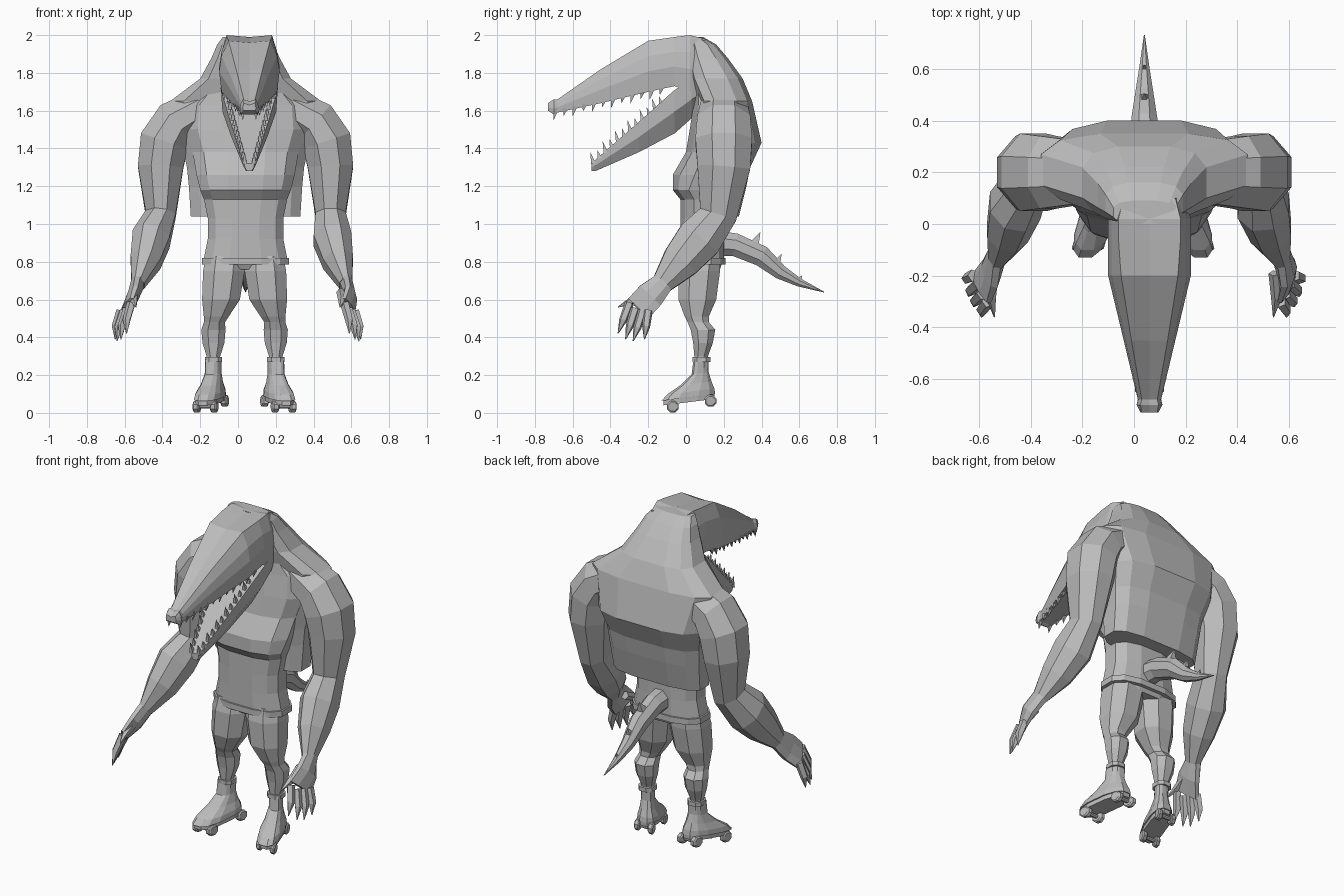
import bpy, bmesh, math
from mathutils import Vector

cube = bpy.data.objects.get("Cube")
if cube:
    bpy.data.objects.remove(cube, do_unlink=True)

grey = bpy.data.materials.new("plain_grey")
grey.use_nodes = True
GREY = (.5, .5, .5, 1)
grey.diffuse_color = GREY
grey.node_tree.nodes["Principled BSDF"].inputs["Base Color"].default_value = GREY

BODY_X, HEAD_X, LEG_X = .04, .06, .035
SIDES = (("left", 1), ("right", -1))


def finish(name, bm):
    bmesh.ops.recalc_face_normals(bm, faces=bm.faces)
    mesh = bpy.data.meshes.new(name)
    bm.to_mesh(mesh)
    bm.free()
    mesh.materials.append(grey)
    obj = bpy.data.objects.new(name, mesh)
    bpy.context.collection.objects.link(obj)


def add_loft(bm, rings):
    rows = [[bm.verts.new(point) for point in ring] for ring in rings]
    count = len(rows[0])
    for lower, upper in zip(rows, rows[1:]):
        for i in range(count):
            j = (i + 1) % count
            bm.faces.new((lower[i], lower[j], upper[j], upper[i]))
    bm.faces.new(rows[0])
    bm.faces.new(rows[-1])


def loft(name, rings):
    bm = bmesh.new()
    add_loft(bm, rings)
    finish(name, bm)


def ring_angles(count):
    return [math.tau * (i + .5) / count for i in range(count)]


def bend(value, power):
    return math.copysign(abs(value) ** power, value)


def slab(x, z, half_width, front, back, count=12, power=.75):
    """Level ring whose flats lie on the half width and the front/back limits."""
    grow = 1 / math.cos(math.pi / count) ** power
    middle, depth = (front + back) / 2, (back - front) / 2
    return [Vector((x + half_width * grow * bend(math.cos(angle), power),
                    middle + depth * grow * bend(math.sin(angle), power), z))
            for angle in ring_angles(count)]


def tube(path, count=8):
    """Rings square to a path of (point, width radius, depth radius)."""
    points = [Vector(stop[0]) for stop in path]
    grow = 1 / math.cos(math.pi / count)
    rings = []
    for i, (_, wide, deep) in enumerate(path):
        along = (points[min(i + 1, len(points) - 1)] - points[max(i - 1, 0)]).normalized()
        across = Vector((1, 0, 0))
        across = (across - along * across.dot(along)).normalized()
        normal = along.cross(across)
        rings.append([points[i] + (across * wide * math.cos(angle)
                                   + normal * deep * math.sin(angle)) * grow
                      for angle in ring_angles(count)])
    return rings


def add_spike(bm, base, tip, radius):
    point = radius / 20
    add_loft(bm, tube([(base, radius, radius), (tip, point, point)], 4))


# Torso: waist, belly, chest running up into the shoulders
loft("torso", [slab(BODY_X, *ring) for ring in (
    (.76, .19, 0, .18), (.82, .22, -.03, .2), (.92, .2, -.03, .2),
    (1.03, .2, -.03, .2), (1.13, .22, -.03, .2), (1.18, .24, -.07, .2),
    (1.26, .26, -.07, .3), (1.38, .28, 0, .3), (1.5, .32, .02, .3),
    (1.63, .31, .04, .3), (1.74, .2, .04, .25))])

# Heavy back, shoulders and neck
loft("back_and_neck", [slab(BODY_X, *ring, power=.65) for ring in (
    (1.04, .29, .08, .28), (1.2, .3, .07, .32), (1.3, .31, .06, .34),
    (1.43, .34, .05, .4), (1.65, .4, .07, .35), (1.77, .24, .02, .3),
    (1.88, .18, 0, .22), (1.95, .15, 0, .16), (1.99, .12, 0, .09))])

# Belt
loft("belt", [slab(BODY_X, z, .23, -.04, .21) for z in (.785, .82)])


# Head: upper jaw from (y, top half width, side half width, top, bottom)
def skull_ring(y, crown, cheek, top, bottom):
    middle = bottom + (top - bottom) * .4
    half = [(crown, top), (cheek * .92, (middle + top) / 2), (cheek, middle),
            (cheek * .92, bottom)]
    outline = half + [(-x, z) for x, z in reversed(half)] + [(0, top - .01)]
    return [Vector((HEAD_X + x, y, z)) for x, z in outline]


loft("upper_head", [skull_ring(*ring) for ring in (
    (.1, .1, .14, 1.98, 1.7), (.02, .12, .16, 2, 1.7), (-.06, .12, .16, 1.99, 1.73),
    (-.2, .11, .16, 1.97, 1.7), (-.45, .07, .1, 1.82, 1.64),
    (-.68, .03, .045, 1.66, 1.59), (-.7, .035, .05, 1.66, 1.58), (-.73, .03, .035, 1.64, 1.6))])


# Lower jaw from (y, half width, top, bottom)
def jaw_ring(y, rim, top, bottom):
    half = [(rim, top), (rim * .95, (top + bottom) / 2), (rim / 2, bottom)]
    outline = half + [(-x, z) for x, z in reversed(half)]
    return [Vector((HEAD_X + x, y, z)) for x, z in outline]


loft("lower_jaw", [jaw_ring(*ring) for ring in (
    (.1, .13, 1.75, 1.65), (.03, .15, 1.76, 1.56), (-.06, .15, 1.71, 1.48),
    (-.25, .1, 1.54, 1.38), (-.48, .035, 1.34, 1.28), (-.5, .025, 1.32, 1.28))])

# Teeth rows
for name, start, end, reach in (
        ("upper_teeth", (.14, -.13, 1.72), (.035, -.69, 1.6), (0, -.01, -.045)),
        ("lower_teeth", (.11, -.13, 1.63), (.025, -.49, 1.32), (0, -.015, .055))):
    bm = bmesh.new()
    count = 12
    for _, side in SIDES:
        for k in range(count):
            root = Vector(start).lerp(Vector(end), k / (count - 1))
            root.x = HEAD_X + side * root.x
            length = 1.1 if k % 2 else .8
            add_spike(bm, root, root + Vector(reach) * length, .012)
    finish(name, bm)

# Tail with three spikes on its ridge
loft("tail", tube([((BODY_X, y, z), radius, radius * 1.1) for y, z, radius in (
    (.12, .9, .065), (.26, .89, .055), (.4, .83, .05),
    (.5, .745, .035), (.6, .69, .02), (.73, .64, .002))]))
bm = bmesh.new()
for y, z, height in ((.36, .89, .065), (.48, .79, .05), (.6, .7, .03)):
    add_spike(bm, (BODY_X, y, z), (BODY_X, y + height / 2, z + height), height * .4)
finish("tail_spikes", bm)

# Arms: (distance out, y, z, width radius, depth radius)
ARM = ((.23, .2, 1.62, .1, .12), (.37, .2, 1.54, .12, .14), (.43, .2, 1.44, .13, .15),
       (.45, .2, 1.3, .12, .14), (.45, .17, 1.05, .08, .1), (.48, .07, .92, .1, .12),
       (.51, -.03, .8, .08, .1), (.55, -.13, .68, .035, .055))
PALM = ((.55, -.12, .69, .035, .055), (.575, -.19, .62, .03, .075),
        (.59, -.25, .555, .02, .075))
# Finger roots and tips as (distance out, y, z), thumb last
FINGERS = (((.565, -.3, .58), (.59, -.36, .42)), ((.585, -.27, .55), (.62, -.32, .39)),
           ((.6, -.23, .54), (.64, -.28, .38)), ((.62, -.2, .54), (.65, -.22, .39)),
           ((.545, -.19, .64), (.54, -.36, .56)))
for label, side in SIDES:
    def beside(out, y, z):
        lean = BODY_X if z > 1 else BODY_X / 2 if z > .6 else 0
        return Vector((side * out + lean, y, z))

    loft(label + "_arm", tube([(beside(*stop[:3]), *stop[3:]) for stop in ARM]))

    # Palm, its back edge turned outward
    palm = tube([(beside(*stop[:3]), *stop[3:]) for stop in PALM])
    for i, ring in enumerate(palm):
        middle = sum(ring, Vector()) / len(ring)
        for point in ring:
            point.x += side * i / 4 * (point.y - middle.y)
    loft(label + "_palm", palm)

    bm = bmesh.new()
    for root, tip in FINGERS:
        root, tip = (Vector((side * out, y, z)) for out, y, z in (root, tip))
        knuckle = root.lerp(tip, .55) + Vector((side * .01, 0, 0))
        add_loft(bm, tube([(root, .02, .02), (knuckle, .018, .018), (tip, .002, .002)], 5))
    finish(label + "_fingers", bm)


def wheel_ring(x, y, z, radius):
    return [Vector((x, y + radius * math.cos(angle), z + radius * math.sin(angle)))
            for angle in ring_angles(8)]


# Legs from (z, distance out, y, width radius, depth radius)
LEG = ((.83, .105, .08, .1, .1), (.75, .11, .07, .11, .11), (.6, .125, .06, .1, .1),
       (.51, .15, .057, .066, .064), (.48, .16, .065, .056, .056),
       (.44, .165, .09, .064, .065), (.37, .165, .09, .058, .052),
       (.3, .165, .08, .036, .036), (.24, .165, .08, .036, .036))
BOOT = ((.28, .04, .04, .12), (.2, .04, .03, .12), (.15, .05, -.03, .135),
        (.11, .065, -.1, .15), (.08, .068, -.13, .155))
for label, side in SIDES:
    loft(label + "_leg", [slab(LEG_X + side * out, z, wide, y - deep, y + deep, 8, .9)
                          for z, out, y, wide, deep in LEG])
    ankle = LEG_X + side * .165

    # Toes turn outward
    def splayed(ring):
        return [point + Vector((side * .28 * (.08 - point.y), 0, 0)) for point in ring]

    # The foot dips to the toe
    def dipped(ring):
        return splayed([point + Vector((0, 0, point.y / 8)) for point in ring])

    loft(label + "_cuff", [slab(ankle, z, .046, .035, .13, 8) for z in (.27, .295)])
    loft(label + "_boot", [dipped(slab(ankle, *ring)) for ring in BOOT])
    loft(label + "_sole", [dipped(slab(ankle, z, .06, -.12, .15)) for z in (.055, .085)])

    # Two axles, each with a pair of wheels
    bm = bmesh.new()
    for y, z in ((-.07, .033), (.13, .063)):
        add_loft(bm, [splayed(wheel_ring(ankle + x, y, z, .012)) for x in (-.05, .05)])
        for middle in (-.046, .046):
            add_loft(bm, [splayed(wheel_ring(ankle + middle + x, y, z, radius))
                          for x, radius in ((-.016, .026), (-.01, .033), (.01, .033), (.016, .026))])
    finish(label + "_wheels", bm)
